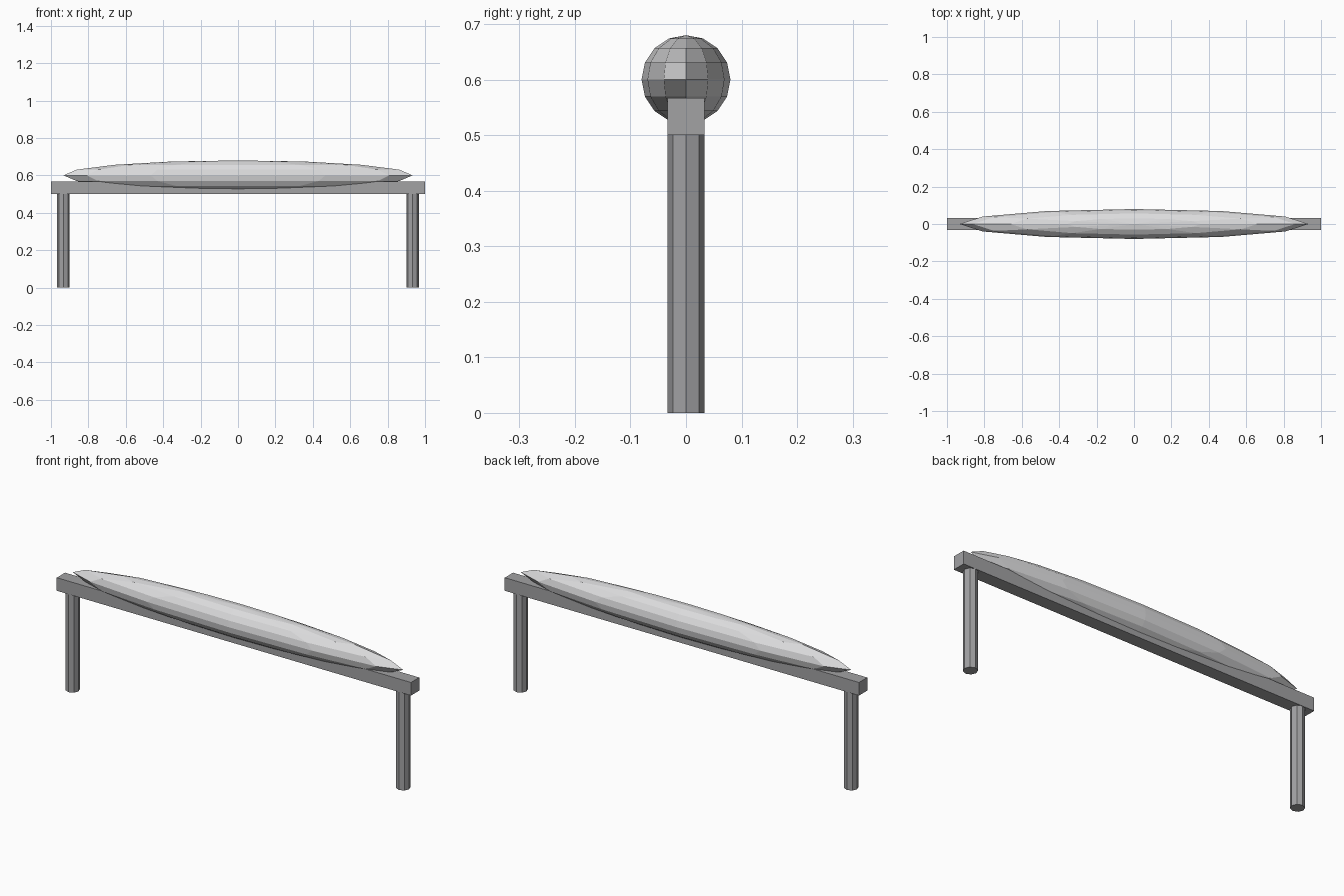
import bpy

if "Cube" in bpy.data.objects:
    bpy.data.objects.remove(bpy.data.objects["Cube"])


def material(name, r, g, b):
    m = bpy.data.materials.new(name)
    m.diffuse_color = (r, g, b, 1.0)
    m.use_nodes = True
    m.node_tree.nodes["Principled BSDF"].inputs["Base Color"].default_value = m.diffuse_color
    return m


METAL = material("grey metal", 0.36, 0.36, 0.37)
PALE = material("pale grey", 0.72, 0.72, 0.73)


def finish(name, mat, scale=(1, 1, 1)):
    obj = bpy.context.object
    obj.name = name
    obj.scale = scale
    bpy.ops.object.transform_apply(location=False, rotation=False, scale=True)
    obj.data.materials.append(mat)
    return obj


# Long horizontal beam
bpy.ops.mesh.primitive_cube_add(size=1, location=(0, 0, 0.5333))
finish("beam", METAL, (2.0, 0.0667, 0.0667))

# Eight-sided legs under both ends
for side, x in (("left", -0.9333), ("right", 0.9333)):
    bpy.ops.mesh.primitive_cylinder_add(vertices=8, radius=0.0333, depth=0.5,
                                        location=(x, 0, 0.25))
    finish(side + "_leg", METAL)

# Stretched faceted body resting in the beam
bpy.ops.mesh.primitive_uv_sphere_add(segments=12, ring_count=8, radius=1,
                                     location=(0, 0, 0.6))
finish("long_body", PALE, (0.9333, 0.08, 0.08))
